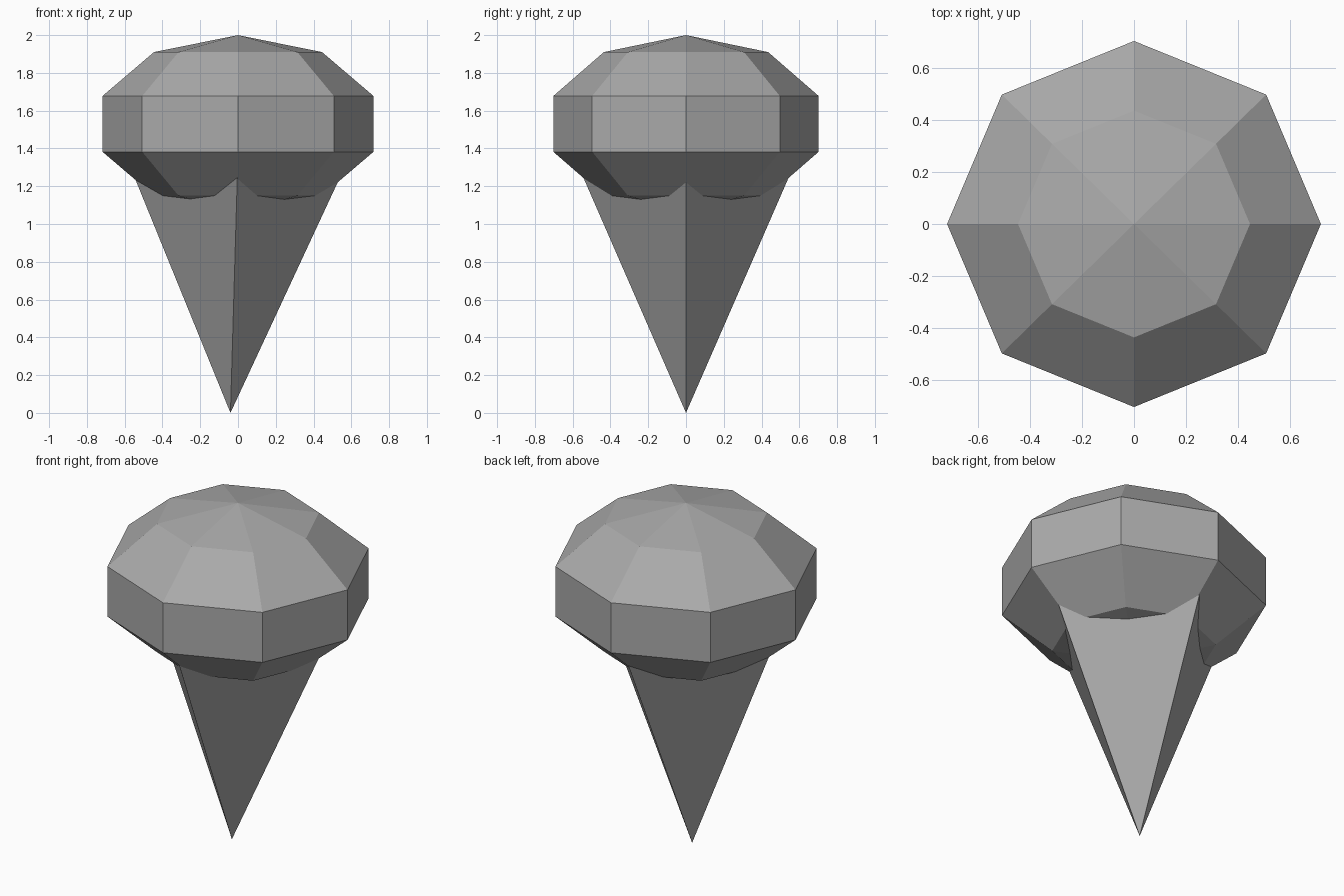
import bpy
import bmesh
from math import cos, sin, pi

cube = bpy.data.objects.get("Cube")
if cube:
    bpy.data.objects.remove(cube, do_unlink=True)

GREY = (0.4, 0.4, 0.4, 1.0)
grey = bpy.data.materials.new("plain_grey")
grey.use_nodes = True
grey.diffuse_color = GREY
grey.node_tree.nodes["Principled BSDF"].inputs["Base Color"].default_value = GREY


def add_object(name, bm):
    """Turn a bmesh into a flat shaded grey object."""
    bmesh.ops.recalc_face_normals(bm, faces=bm.faces)
    mesh = bpy.data.meshes.new(name)
    bm.to_mesh(mesh)
    bm.free()
    mesh.materials.append(grey)
    obj = bpy.data.objects.new(name, mesh)
    bpy.context.collection.objects.link(obj)


def stack(name, bottom, rings, top, sides):
    """Join rings of (x radius, y radius, z) and close both ends at points."""
    bm = bmesh.new()
    loops = []
    for rx, ry, z in rings:
        angles = [2 * pi * i / sides for i in range(sides)]
        loops.append([bm.verts.new((rx * cos(a), ry * sin(a), z)) for a in angles])
    low, high = bm.verts.new(bottom), bm.verts.new(top) if top else None
    for i in range(sides):
        j = (i + 1) % sides
        bm.faces.new((low, loops[0][j], loops[0][i]))
        for a, b in zip(loops, loops[1:]):
            bm.faces.new((a[i], a[j], b[j], b[i]))
        if high:
            bm.faces.new((loops[-1][i], loops[-1][j], high))
    if not high:
        bm.faces.new(loops[-1])
    add_object(name, bm)


# Faceted eight-sided scoop, symmetric about its middle
MID = 1.53
half = [(0.717, 0.702, 0.148), (0.445, 0.435, 0.38)]
rings = [(x, y, MID - h) for x, y, h in reversed(half)]
rings += [(x, y, MID + h) for x, y, h in half]
stack("scoop", (0, 0, 2 * MID - 2), rings, (0, 0, 2), 8)

# Four-sided cone with a slightly offset tip, its base hidden in the scoop
stack("cone", (-0.04, 0, 0), [(0.602, 0.602, 1.38)], None, 4)
